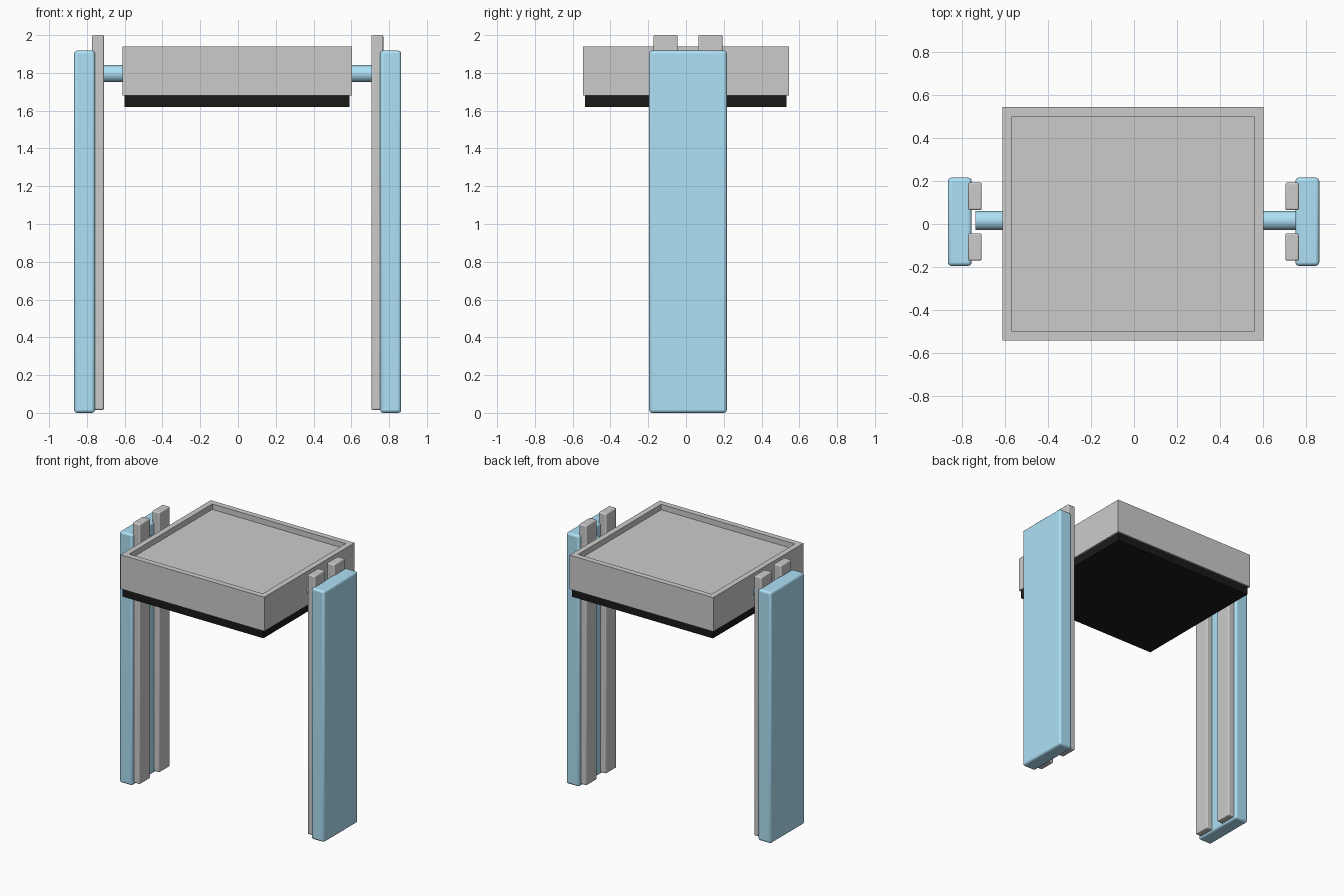
import bpy, bmesh, math
from mathutils import Vector

if "Cube" in bpy.data.objects:
    bpy.data.objects.remove(bpy.data.objects["Cube"])


def material(name, color):
    m = bpy.data.materials.new(name)
    m.diffuse_color = color
    m.use_nodes = True
    m.node_tree.nodes["Principled BSDF"].inputs["Base Color"].default_value = m.diffuse_color
    return m


BLUE = material("blue", (0.42, 0.75, 0.92, 1))
BLACK = material("black", (0.01, 0.01, 0.01, 1))


def box(name, lo, hi, mat=None, bevel=0.0):
    lo, hi = Vector(lo), Vector(hi)
    bpy.ops.mesh.primitive_cube_add(size=1, location=(lo + hi) / 2)
    ob = bpy.context.object
    ob.name = name
    ob.scale = hi - lo
    bpy.ops.object.transform_apply(location=False, rotation=False, scale=True)
    if mat:
        ob.data.materials.append(mat)
    if bevel:
        mod = ob.modifiers.new("rounded edges", 'BEVEL')
        mod.width, mod.segments = bevel, 3
        bpy.ops.object.shade_smooth_by_angle()
    return ob


# Side posts, each with a pair of guide rails on its inner face
for side, s, dx in (("left", -1, -0.004), ("right", 1, 0.0)):
    def span(a, b):
        return sorted((s * a + dx, s * b + dx))
    x0, x1 = span(0.753, 0.864)
    box(side + "_post", (x0, -0.195, 0), (x1, 0.216, 1.918), BLUE, 0.016)
    x0, x1 = span(0.706, 0.769)
    for end, y0, y1 in (("front", -0.171, -0.044), ("back", 0.065, 0.193)):
        box(f"{side}_{end}_rail", (x0, y0, 0.016), (x1, y1, 2.0), None, 0.008)

# Tray with a shallow recess in its top
tray = box("tray", (-0.612, -0.544, 1.68), (0.603, 0.545, 1.94))
bm = bmesh.new()
bm.from_mesh(tray.data)
top = max(bm.faces, key=lambda f: f.calc_center_median().z)
bmesh.ops.inset_region(bm, faces=[top], thickness=0.061)
floor = bmesh.ops.extrude_discrete_faces(bm, faces=[top])["faces"]
bmesh.ops.translate(bm, verts=floor[0].verts, vec=(0, 0, -0.042))
bm.to_mesh(tray.data)
bm.free()

# Dark pad under the tray
box("under_pad", (-0.6, -0.536, 1.62), (0.59, 0.532, 1.68), BLACK)

# Axle carrying the tray between the posts
bpy.ops.mesh.primitive_cylinder_add(
    vertices=32, radius=0.045, depth=1.495,
    location=(0.0085, 0.016, 1.796), rotation=(0, math.pi / 2, 0))
axle = bpy.context.object
axle.name = "axle"
axle.data.materials.append(BLUE)
bpy.ops.object.shade_smooth_by_angle()
